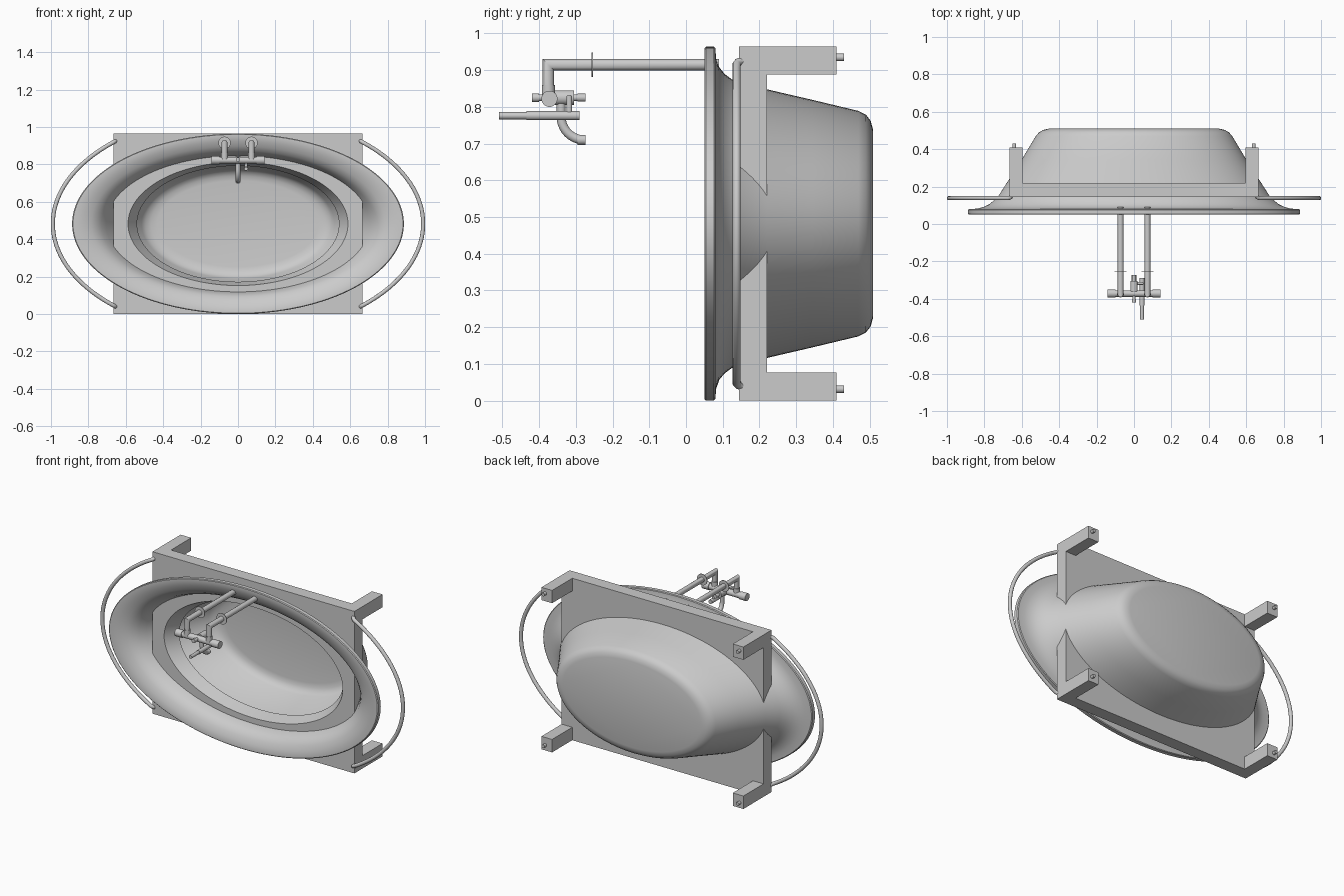
import bpy, bmesh, math
from mathutils import Vector

if "Cube" in bpy.data.objects:
    bpy.data.objects.remove(bpy.data.objects["Cube"])

CZ = 0.482   # height of the tub axis
N = 128      # segments around the ellipses


def finish(name, bm, smooth=True):
    bmesh.ops.recalc_face_normals(bm, faces=bm.faces)
    me = bpy.data.meshes.new(name)
    bm.to_mesh(me)
    bm.free()
    ob = bpy.data.objects.new(name, me)
    bpy.context.collection.objects.link(ob)
    if smooth:
        bpy.ops.object.select_all(action='DESELECT')
        ob.select_set(True)
        bpy.context.view_layer.objects.active = ob
        bpy.ops.object.shade_smooth_by_angle(angle=math.radians(32))
    return ob


def loft(name, rings, loop=False):
    """Skin rings (half width, half height, y, is_rectangle) along the y axis."""
    bm = bmesh.new()
    rows = []
    for a, b, y, rect in rings:
        row = []
        for i in range(N):
            t = 2 * math.pi * i / N
            c, s = math.cos(t), math.sin(t)
            k = max(abs(c), abs(s)) if rect else 1
            row.append(bm.verts.new((a * c / k, y, CZ + b * s / k)))
        rows.append(row)
    pairs = list(zip(rows, rows[1:]))
    if loop:
        pairs.append((rows[-1], rows[0]))
    for p, q in pairs:
        for i in range(N):
            j = (i + 1) % N
            bm.faces.new((p[i], p[j], q[j], q[i]))
    if not loop:
        bm.faces.new(rows[0])
        bm.faces.new(rows[-1])
    return finish(name, bm)


def box(name, x, y, z):
    bm = bmesh.new()
    bmesh.ops.create_cube(bm, size=1)
    for v in bm.verts:
        v.co = [(r[0] + r[1]) / 2 + c * (r[1] - r[0]) for r, c in zip((x, y, z), v.co)]
    return finish(name, bm, False)


def tube(name, pts, r, sides=20):
    """Round bar along a planar path, with mitred corners and capped ends."""
    pts = [Vector(p) for p in pts]
    bm = bmesh.new()
    rows = []
    d = (pts[1] - pts[0]).normalized()
    u = d.orthogonal().normalized()
    w = d.cross(u)
    base = [u * math.cos(2 * math.pi * i / sides) * r + w * math.sin(2 * math.pi * i / sides) * r
            for i in range(sides)]
    ring = [pts[0] + o for o in base]
    rows.append(ring)
    for k in range(1, len(pts)):
        d = (pts[k] - pts[k - 1]).normalized()
        n = d if k == len(pts) - 1 else (d + (pts[k + 1] - pts[k]).normalized()).normalized()
        # slide each point along the segment onto the mitre plane
        ring = [p + d * ((pts[k] - p).dot(n) / d.dot(n)) for p in ring]
        rows.append(ring)
    rows = [[bm.verts.new(p) for p in row] for row in rows]
    for p, q in zip(rows, rows[1:]):
        for i in range(sides):
            j = (i + 1) % sides
            bm.faces.new((p[i], p[j], q[j], q[i]))
    bm.faces.new(rows[0])
    bm.faces.new(rows[-1])
    return finish(name, bm)


# Tub shell: outside from the base to the rim, then back down the inside
outside = [(.455, .255, .51), (.485, .28, .503), (.508, .297, .49), (.525, .307, .47),
           (.60, .337, .345), (.68, .366, .22), (.725, .383, .15), (.75, .393, .125),
           (.775, .408, .105), (.805, .425, .091), (.84, .45, .082), (.882, .478, .08)]
inside = [(.887, .482, .076), (.887, .482, .054), (.882, .478, .05), (.86, .465, .05),
          (.825, .442, .056), (.785, .415, .068), (.755, .391, .085), (.73, .375, .11),
          (.705, .364, .145), (.66, .35, .22), (.515, .292, .46), (.495, .278, .48),
          (.465, .256, .492), (.43, .23, .496)]
loft("tub", [p + (False,) for p in outside + inside])

# Support plate with a tapered oval opening
loft("support_plate", [(.588, .33, .145, False), (.665, CZ, .145, True),
                       (.665, CZ, .22, True), (.54, .31, .22, False)], loop=True)

# Legs, feet and side rails
for sx, side in ((-1, "left"), (1, "right")):
    for z0, z1, zp, level in ((0, .077, .031, "lower"), (.888, .964, .935, "upper")):
        box(f"{side}_{level}_leg", sorted((sx * .595, sx * .665)), (.22, .41), (z0, z1))
        tube(f"{side}_{level}_foot", [(sx * .64, .40, zp), (sx * .64, .43, zp)], .01)
    t0 = math.acos(.67 / .99)
    arc = [(sx * .99 * math.cos(t), .138, CZ + .59 * math.sin(t))
           for t in [t0 - 2 * t0 * i / 40 for i in range(41)]]
    hook = [(sx * .655, .152, CZ + .443), (sx * .66, .143, CZ + .44)]
    path = hook + arc + [(x, y, 2 * CZ - z) for x, y, z in reversed(hook)]
    tube(f"{side}_rail", path, .011, 14)

    # Supply pipe with wall flange and valve knob
    x = sx * .072
    tube(f"{side}_supply_pipe", [(x, .09, .915), (x, -.375, .915), (x, -.375, .825)], .0155)
    tube(f"{side}_pipe_collar", [(x, -.375, .86), (x, -.375, .825)], .018)
    tube(f"{side}_flange", [(x, -.257, .915), (x, -.253, .915)], .033, 32)
    tube(f"{side}_knob", [(sx * .1, -.372, .822), (sx * .143, -.372, .822)], .022)

# Mixer body and diverter
tube("mixer_body", [(-.11, -.372, .822), (.11, -.372, .822)], .018)
tube("diverter_stem", [(0, -.41, .825), (0, -.28, .825)], .009)
tube("diverter_cap", [(0, -.42, .825), (0, -.40, .825)], .012)
tube("diverter_block", [(0, -.36, .825), (0, -.305, .825)], .02)
tube("diverter_tip", [(0, -.295, .825), (0, -.274, .825)], .011)

# Spout curving down and outward
bend = [(0, -.277 - .063 * math.sin(a), .773 - .063 * math.cos(a))
        for a in [math.pi / 2 * (1 - i / 10) for i in range(11)]]
tube("spout", [(0, -.34, .82)] + bend[:-1] + [(0, -.275, .71)], .0125)
tube("spout_tip", [(0, -.295, .71), (0, -.274, .71)], .0135)

# Hand shower held beside the spout
tube("hand_shower", [(.043, -.435, .776), (.043, -.29, .776)], .0125)
tube("hand_shower_end", [(.043, -.51, .776), (.043, -.43, .776)], .010)
tube("shower_arm", [(0, -.318, .825), (.043, -.318, .825), (.043, -.318, .776)], .008)
